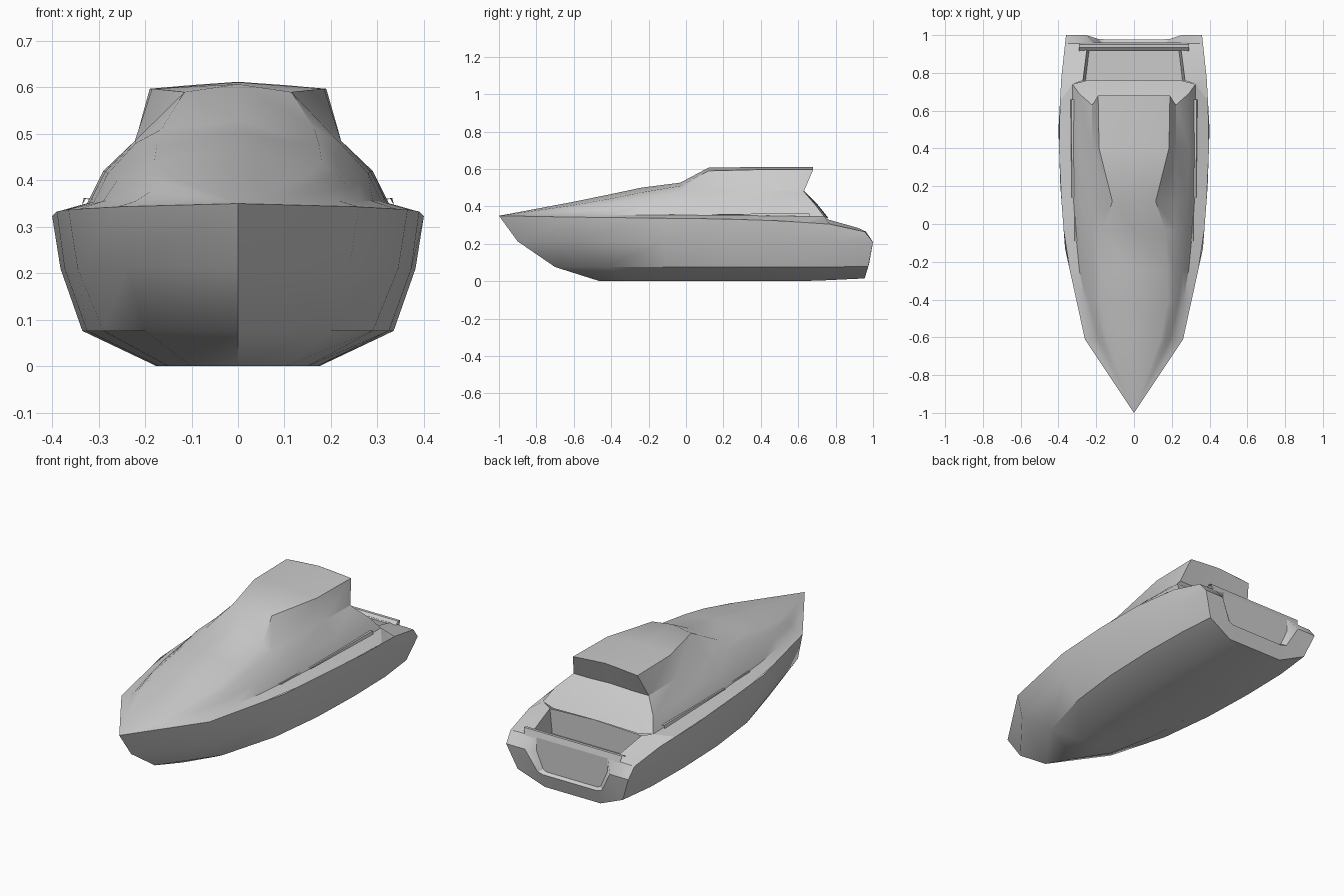
import bpy
import bmesh
import math

default_cube = bpy.data.objects.get("Cube")
if default_cube:
    bpy.data.objects.remove(default_cube, do_unlink=True)

# One plain grey paint for the whole boat
paint = bpy.data.materials.new("light_grey_paint")
paint.use_nodes = True
grey = (0.6, 0.6, 0.6, 1)
paint.diffuse_color = grey
shader = paint.node_tree.nodes["Principled BSDF"]
shader.inputs["Base Color"].default_value = grey
shader.inputs["Roughness"].default_value = 0.6


def to_centre(line):
    """Copy of a line moved onto the centre plane."""
    return [(0, y, z) for x, y, z in line]


def loft(name, lines, angle=30):
    """Skin neighbouring lines on the left half, mirror to the right, weld."""
    mesh = bpy.data.meshes.new(name)
    bm = bmesh.new()
    for side in (1, -1):
        grid = [[bm.verts.new((side * x, y, z)) for x, y, z in line] for line in lines]
        for low, high in zip(grid, grid[1:]):
            for j in range(len(low) - 1):
                quad = [low[j], low[j + 1], high[j + 1], high[j]]
                bm.faces.new(quad if side > 0 else quad[::-1])
    bmesh.ops.remove_doubles(bm, verts=bm.verts[:], dist=0.0005)
    bmesh.ops.dissolve_degenerate(bm, edges=bm.edges[:], dist=0.0005)
    bm.to_mesh(mesh)
    bm.free()
    mesh.materials.append(paint)
    part = bpy.data.objects.new(name, mesh)
    bpy.context.collection.objects.link(part)
    bpy.ops.object.select_all(action="DESELECT")
    part.select_set(True)
    bpy.context.view_layer.objects.active = part
    bpy.ops.object.shade_smooth_by_angle(angle=math.radians(angle))
    return part


# Hull: long lines running from the stem to the stern
sheer = [(0, -1, .35), (.26, -.61, .343), (.365, -.13, .337), (.39, .2, .333),
         (.4, .5, .323), (.385, .77, .305), (.365, .955, .265)]
middle = [(0, -.9, .213), (.24, -.6, .213), (.345, -.13, .21), (.373, .2, .21),
          (.382, .5, .21), (.375, .77, .21), (.36, 1, .21)]
chine = [(0, -.7, .076), (.2, -.42, .076), (.29, -.1, .076), (.325, .2, .076),
         (.335, .5, .076), (.33, .77, .076), (.31, .975, .08)]
bottom = [(0, -.46, 0), (.1, -.3, 0), (.15, -.05, 0), (.17, .2, 0),
          (.175, .5, 0), (.175, .7, .003), (.165, .955, .015)]
loft("hull", [to_centre(bottom), bottom, chine, middle, sheer])


def sheer_at(y):
    """Point of the hull's top edge at a given length."""
    for a, b in zip(sheer, sheer[1:]):
        if y <= b[1]:
            t = (y - a[1]) / (b[1] - a[1])
            return tuple(p + (q - p) * t for p, q in zip(a, b))
    return sheer[-1]


# Cabin: lines from the deck up over the shoulder and roof edge to the centre
lengths = [-1, -.61, -.41, -.24, -.03, .12, .4]
bow = (0, -1, .35)


def cabin_line(widths, heights, end):
    rows = zip(widths, lengths[1:], heights)
    return [bow] + list(rows) + [end]


deck_end = (.325, .74, .345)
flank_end = (.29, .69, .41)
shoulder_end = (.222, .63, .48)
roof_end = (.19, .68, .597)
deck_edge = [sheer_at(y) for y in lengths + [.65]]
base = cabin_line([.22, .26, .29, .31, .32, .325],
                  [.355, .355, .355, .354, .352, .35], deck_end)
flank = cabin_line([.19, .235, .26, .28, .285, .29],
                   [.375, .385, .4, .415, .42, .42], flank_end)
shoulder = cabin_line([.165, .21, .21, .22, .222, .222],
                      [.395, .415, .445, .48, .485, .485], shoulder_end)
roof_edge = cabin_line([.14, .18, .175, .165, .115, .185],
                       [.405, .44, .475, .51, .59, .597], roof_end)
ridge = cabin_line([0] * 6, [.423, .464, .5, .527, .607, .611], (0, .68, .612))
loft("cabin_and_foredeck", [deck_edge, base, flank, shoulder, roof_edge, ridge], 28)

# Aft cabin wall: slopes forward, then out again under the roof overhang
loft("aft_cabin_wall", [
    [deck_end, (.25, .76, .335), (0, .76, .34)],
    [flank_end, (.2, .7, .41), (0, .7, .415)],
    [shoulder_end, (.12, .63, .48), (0, .63, .485)],
    [roof_end, (.1, .68, .605), (0, .68, .612)],
])

# Side decks beside the cockpit
well_front = (.27, .76, .33)
well_back = (.25, .92, .285)
loft("side_decks", [
    [sheer_at(.65), sheer_at(.77), sheer_at(.9), sheer[-1]],
    [deck_end, well_front, well_back, (.25, .955, .268)],
])

# Cockpit well with walls and floor
rim = [(0, .76, .34), well_front, well_back, (0, .92, .285)]
floor = [(x * .95, y, .2) for x, y, z in rim]
loft("cockpit_well", [rim, floor, to_centre(floor)])

# Raised bar across the back of the cockpit
bar = [(.29, .915, .28), (.29, .935, .297), (.29, .95, .297), (.28, .96, .262)]
loft("stern_bar", [bar, to_centre(bar)])

# Stern: outer frame, recess walls and recessed panel
outer = [sheer[-1], middle[-1], chine[-1], bottom[-1], (0, .955, .015)]
inner = [(.26, .955, .268), (.25, 1, .21), (.19, .98, .1), (.16, .978, .09), (0, .978, .09)]
panel = [(.21, .96, .268), (.21, .96, .2), (.17, .96, .11), (.15, .96, .1), (0, .96, .1)]
loft("transom", [outer, inner, panel, to_centre(panel)])

# Slim tapering fins along the foot of the cabin
for name, start, finish, out in (("long_side_fin", -.09, .59, 0),
                                 ("short_side_fin", .14, .66, .016)):
    loft(name, [
        [(.314 + out, start, .356), (.32 + out, finish, .346)],
        [(.312 + out, start, .36), (.316 + out, finish, .362)],
        [(.3 + out, start, .358), (.3 + out, finish, .36)],
    ])
